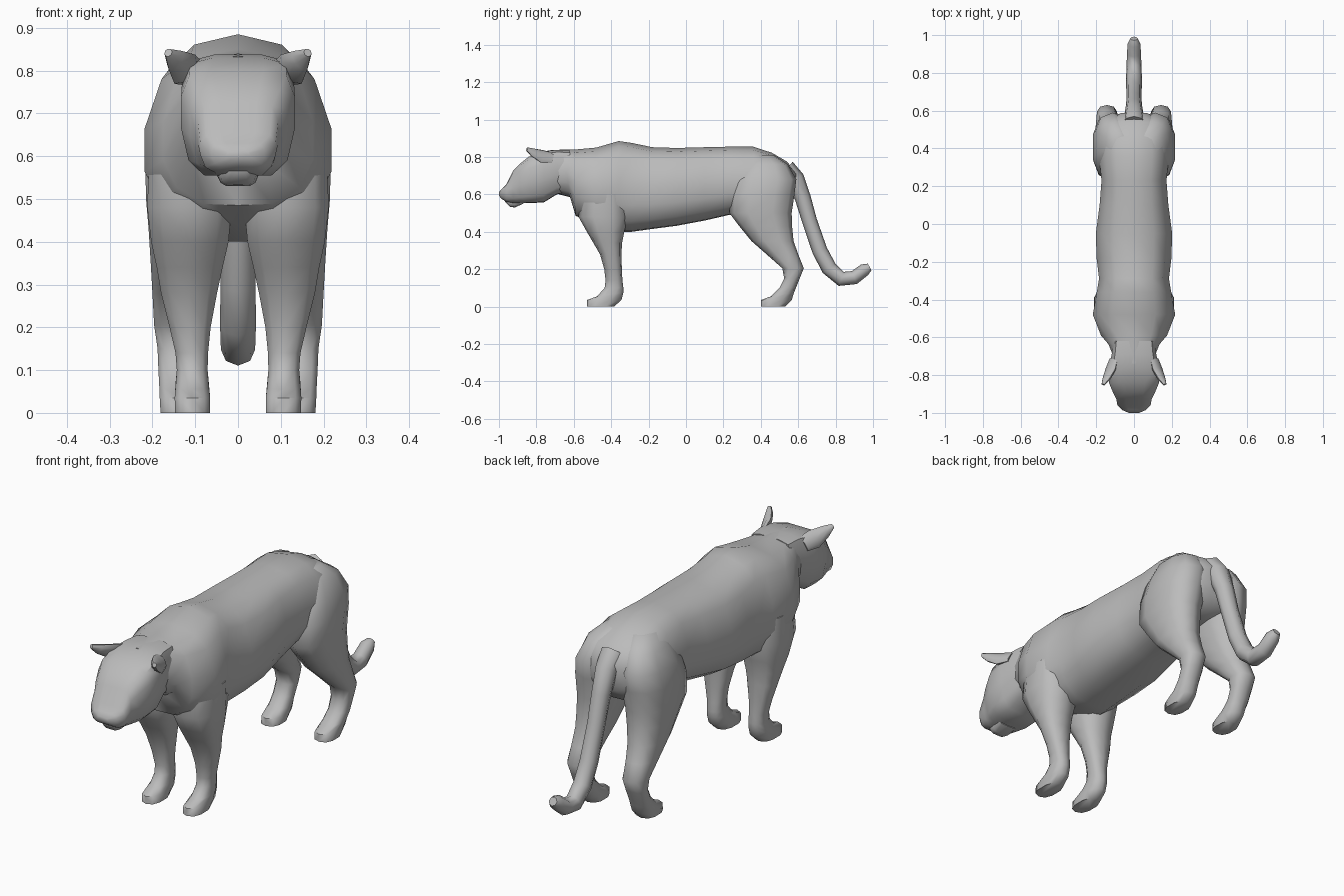
import bpy, bmesh, math
from mathutils import Vector

fur = bpy.data.materials.new("grey_fur")
fur.diffuse_color = (0.5, 0.5, 0.5, 1)


def loft(name, rings, angle=50):
    """Skin a list of equal-length point rings and cap both ends."""
    bm = bmesh.new()
    rows = [[bm.verts.new(p) for p in r] for r in rings]
    n = len(rows[0])
    for a, b in zip(rows, rows[1:]):
        for i in range(n):
            j = (i + 1) % n
            bm.faces.new((a[i], a[j], b[j], b[i]))
    bm.faces.new(rows[0])
    bm.faces.new(rows[-1])
    bmesh.ops.recalc_face_normals(bm, faces=bm.faces)
    me = bpy.data.meshes.new(name)
    bm.to_mesh(me)
    bm.free()
    me.materials.append(fur)
    ob = bpy.data.objects.new(name, me)
    bpy.context.collection.objects.link(ob)
    bpy.ops.object.select_all(action='DESELECT')
    bpy.context.view_layer.objects.active = ob
    ob.select_set(True)
    bpy.ops.object.shade_smooth_by_angle(angle=math.radians(angle))
    return ob


def section(half, y, bottom, top, width, lean=0.0):
    """Mirrored cross-section; lean shifts the lower edge along y."""
    pts = half + [(-u, v) for u, v in reversed(half) if u > 0]
    return [(u * width, y + lean * (1 - v), bottom + v * (top - bottom)) for u, v in pts]


def slab(z, y0, y1, x0, x1, side, n=10, tilt=0.0):
    """Level rounded leg section between the given limits."""
    out = []
    for i in range(n):
        a = 2 * math.pi * (i + 0.5) / n
        c, s = math.cos(a), math.sin(a)
        c = math.copysign(abs(c / math.cos(math.pi / n)) ** 0.8, c)
        s = math.copysign(abs(s) ** 0.8, s)
        out.append((side * ((x0 + x1) / 2 + c * (x1 - x0) / 2),
                    (y0 + y1) / 2 + s * (y1 - y0) / 2, z + tilt * s))
    return out


# Torso, from neck to rump
BODY = [(0, 0), (0.45, 0.01), (0.82, 0.12), (1, 0.3), (1, 0.55),
        (0.82, 0.83), (0.52, 0.95), (0, 1)]
torso = [(-0.74, 0.60, 0.835, 0.105, 0.06), (-0.65, 0.585, 0.84, 0.135, 0.03),
         (-0.59, 0.485, 0.84, 0.175, 0), (-0.48, 0.44, 0.85, 0.218, 0),
         (-0.36, 0.40, 0.885, 0.197, 0), (-0.29, 0.40, 0.875, 0.185, 0),
         (-0.18, 0.415, 0.852, 0.198, 0), (-0.05, 0.432, 0.848, 0.202, 0),
         (0.10, 0.46, 0.852, 0.182, 0), (0.23, 0.49, 0.855, 0.172, 0),
         (0.36, 0.50, 0.855, 0.185, 0), (0.46, 0.51, 0.822, 0.18, 0),
         (0.54, 0.53, 0.775, 0.155, 0), (0.59, 0.58, 0.715, 0.085, -0.02)]
loft("torso", [section(BODY, y, b, t, w, l) for y, b, t, w, l in torso])

# Head: broad skull narrowing to a blunt muzzle
HEAD = [(0, 0), (0.6, 0.01), (0.87, 0.15), (1, 0.45), (1, 0.75),
        (0.85, 0.95), (0.45, 1), (0, 1)]
head = [(-0.62, 0.615, 0.835, 0.11), (-0.69, 0.60, 0.838, 0.118),
        (-0.76, 0.557, 0.83, 0.132), (-0.84, 0.553, 0.802, 0.133),
        (-0.89, 0.553, 0.762, 0.112), (-0.925, 0.553, 0.725, 0.094),
        (-0.96, 0.56, 0.655, 0.088), (-0.985, 0.575, 0.63, 0.062),
        (-1.0, 0.592, 0.612, 0.028)]
loft("head", [section(HEAD, *h) for h in head])

# Chin hanging under the muzzle
chin = [(-0.87, 0.55, 0.585, 0.055), (-0.915, 0.53, 0.585, 0.047),
        (-0.94, 0.533, 0.585, 0.042), (-0.968, 0.562, 0.585, 0.025)]
loft("chin", [section(HEAD, *c) for c in chin])

front = [(0, -0.53, -0.385, 0.065, 0.147, 0), (0.035, -0.53, -0.345, 0.065, 0.148, 0),
         (0.065, -0.475, -0.335, 0.068, 0.146, 0.01), (0.10, -0.435, -0.335, 0.071, 0.143, 0),
         (0.14, -0.43, -0.34, 0.07, 0.146, 0), (0.20, -0.437, -0.343, 0.064, 0.16, 0),
         (0.28, -0.46, -0.345, 0.049, 0.18, 0), (0.34, -0.495, -0.342, 0.036, 0.19, 0),
         (0.40, -0.53, -0.33, 0.022, 0.203, 0), (0.48, -0.575, -0.31, 0.015, 0.212, 0),
         (0.60, -0.56, -0.32, 0.03, 0.208, 0)]
hind = [(0, 0.40, 0.53, 0.095, 0.181, 0), (0.035, 0.40, 0.565, 0.093, 0.183, 0),
        (0.065, 0.455, 0.578, 0.095, 0.184, 0.01), (0.10, 0.50, 0.588, 0.098, 0.186, 0),
        (0.15, 0.525, 0.608, 0.095, 0.188, 0), (0.205, 0.515, 0.63, 0.09, 0.196, 0),
        (0.28, 0.43, 0.60, 0.08, 0.20, 0), (0.35, 0.35, 0.575, 0.066, 0.204, 0),
        (0.43, 0.285, 0.567, 0.05, 0.209, 0), (0.50, 0.232, 0.565, 0.035, 0.215, 0),
        (0.60, 0.235, 0.58, 0.02, 0.217, 0), (0.68, 0.26, 0.59, 0.02, 0.205, 0),
        (0.76, 0.31, 0.545, 0.02, 0.172, 0), (0.81, 0.35, 0.47, 0.02, 0.12, 0)]
# Ears: centre, half width across, half depth along the skull
ear = [((0.108, -0.715, 0.795), 0.022, 0.035), ((0.124, -0.77, 0.803), 0.03, 0.042),
       ((0.146, -0.82, 0.824), 0.028, 0.027), ((0.163, -0.85, 0.842), 0.016, 0.010)]

for side, tag in ((-1, "left"), (1, "right")):
    for part, rows in (("front_leg", front), ("hind_leg", hind)):
        loft(f"{part}_{tag}", [slab(z, a, b, x0, x1, side, tilt=t)
                               for z, a, b, x0, x1, t in rows])
    rings = []
    axis = Vector((0.055, -0.135, 0.05)).normalized()
    up = Vector((0.55, 0.0, -0.83))
    up = (up - axis * up.dot(axis)).normalized()
    out = axis.cross(up)
    for c, w, d in ear:
        ring = []
        for i in range(8):
            a = 2 * math.pi * i / 8
            p = Vector(c) + up * (d * math.cos(a)) + out * (w * 0.6 * math.sin(a))
            ring.append((side * p.x, p.y, p.z))
        rings.append(ring)
    loft(f"ear_{tag}", rings)

# Tail sweeping down and curling up at the tip
path = [(0.53, 0.73, 0.06), (0.585, 0.68, 0.05), (0.625, 0.58, 0.043),
        (0.66, 0.46, 0.04), (0.715, 0.30, 0.041), (0.765, 0.205, 0.042),
        (0.83, 0.148, 0.04), (0.90, 0.155, 0.037), (0.955, 0.197, 0.034),
        (0.982, 0.212, 0.02)]
rings = []
for k, (y, z, r) in enumerate(path):
    p, q = path[max(k - 1, 0)], path[min(k + 1, len(path) - 1)]
    d = Vector((0, q[0] - p[0], q[1] - p[1])).normalized()
    nrm = Vector((0, -d.z, d.y))
    rings.append([Vector((r * math.cos(a), y, z)) + nrm * (r * math.sin(a))
                  for a in (2 * math.pi * i / 8 for i in range(8))])
loft("tail", rings)
